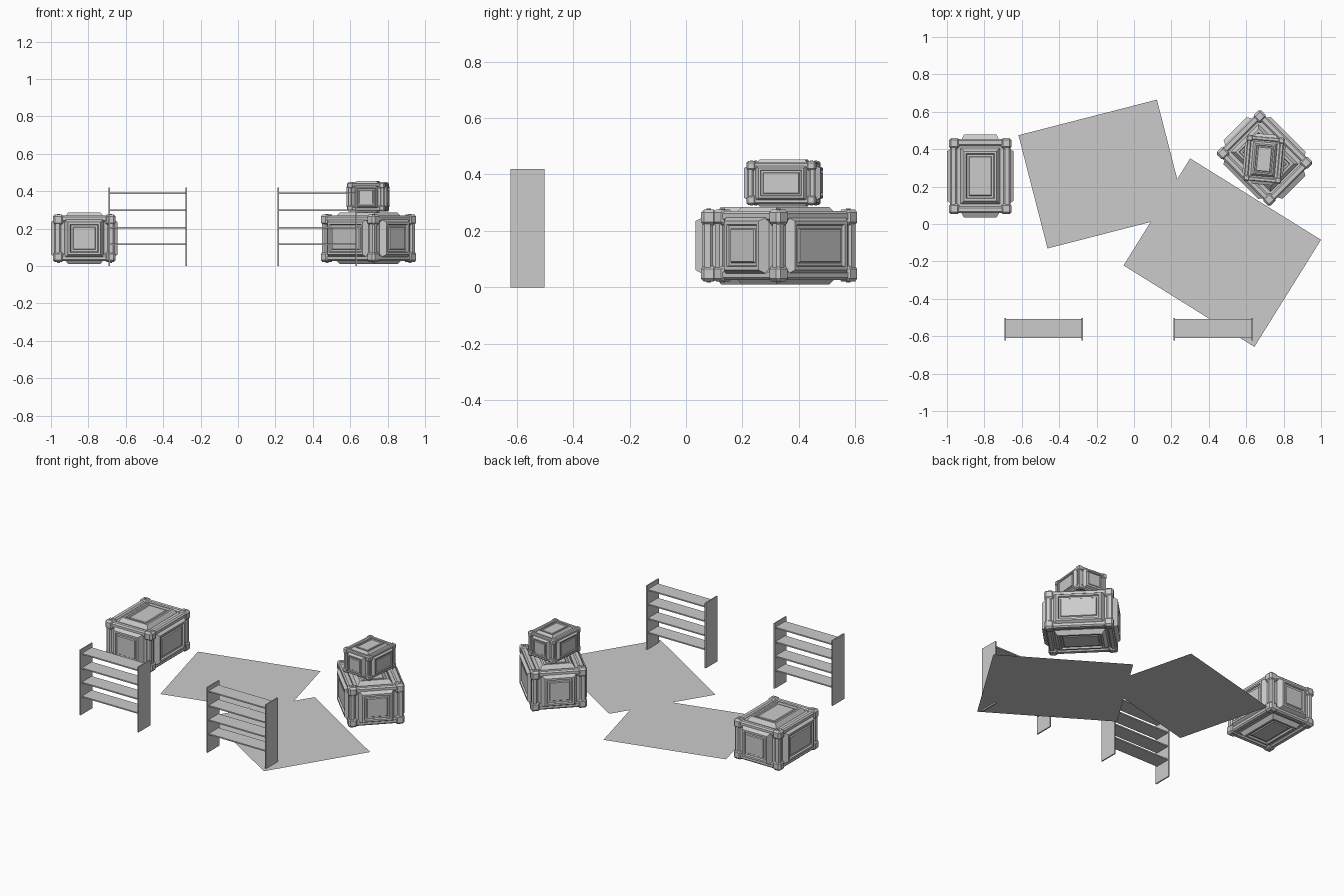
import bpy, bmesh, math
from itertools import product
from mathutils import Matrix, Vector

cube = bpy.data.objects.get("Cube")
if cube:
    bpy.data.objects.remove(cube, do_unlink=True)

grey = bpy.data.materials.new("plain grey")
grey.use_nodes = True
grey.diffuse_color = (0.6, 0.6, 0.6, 1)
grey.node_tree.nodes["Principled BSDF"].inputs["Base Color"].default_value = (0.6, 0.6, 0.6, 1)


def box(bm, centre, half, bevel=0):
    """Add a box, with its edges optionally chamfered."""
    size = Matrix.Diagonal([2 * h for h in half] + [1])
    verts = bmesh.ops.create_cube(bm, size=1, matrix=Matrix.Translation(centre) @ size)["verts"]
    if bevel:
        edges = list({e for v in verts for e in v.link_edges})
        bmesh.ops.bevel(bm, geom=edges, offset=bevel, segments=1, affect='EDGES')


def finish(bm, name):
    mesh = bpy.data.meshes.new(name)
    bm.to_mesh(mesh)
    bm.free()
    mesh.materials.append(grey)
    obj = bpy.data.objects.new(name, mesh)
    bpy.context.collection.objects.link(obj)
    return obj


# Crate layers, from the inside out (half sizes)
CORE = (0.150, 0.188, 0.112)
BEAM = (0.161, 0.198, 0.122)
CORNER = (0.167, 0.203, 0.128)
OUTER = (0.178, 0.222, 0.1375)
PANEL = (0.105, 0.150, 0.105)


def face_panel(bm, axis, sign):
    """Raised, sloped panel with a sunken centre and an inner plate."""
    u, v = (axis + 1) % 3, (axis + 2) % 3
    verts = []
    for a, b in ((-1, -1), (1, -1), (1, 1), (-1, 1)):
        p = Vector()
        p[axis], p[u], p[v] = sign * CORE[axis], a * PANEL[u], b * PANEL[v]
        verts.append(bm.verts.new(p))
    face = bm.faces.new(verts if sign > 0 else verts[::-1])
    face.normal_update()
    rise = OUTER[axis] - CORE[axis]
    for thickness, depth in ((0.018, rise), (0.012, 0), (0.004, -0.01),
                             (0.010, 0), (0.004, 0.006)):
        bmesh.ops.inset_individual(bm, faces=[face], thickness=thickness,
                                   depth=depth, use_even_offset=True)
        face.normal_update()


def crate(name, location, angle, scale=1):
    bm = bmesh.new()
    box(bm, (0, 0, 0), CORE)
    # Edge beams
    for axis in range(3):
        u, v = (axis + 1) % 3, (axis + 2) % 3
        for a, b in product((-1, 1), repeat=2):
            c, h = Vector(), Vector((0.018, 0.018, 0.018))
            c[u], c[v] = a * (BEAM[u] - h[u]), b * (BEAM[v] - h[v])
            h[axis] = BEAM[axis] - 0.01
            box(bm, c, h, 0.008)
    # Corner blocks and their bolts
    for signs in product((-1, 1), repeat=3):
        c = [s * (d - 0.028) for s, d in zip(signs, CORNER)]
        box(bm, c, (0.028, 0.028, 0.028), 0.011)
        c[2] = signs[2] * CORNER[2]
        bmesh.ops.create_cone(bm, cap_ends=True, segments=8, radius1=0.008, radius2=0.008,
                              depth=0.006, matrix=Matrix.Translation(c))
    # Panels on all six sides
    for axis, sign in product(range(3), (-1, 1)):
        face_panel(bm, axis, sign)
    obj = finish(bm, name)
    obj.location = location
    obj.rotation_euler.z = math.radians(angle)
    obj.scale = (scale, scale, scale)


def shelf_unit(name, x0, x1):
    bm = bmesh.new()
    # Side panels
    for x in (x0 + 0.004, x1 - 0.004):
        box(bm, (x, -0.562, 0.21), (0.004, 0.06, 0.21))
    # Boards
    for z in (0.115, 0.205, 0.297, 0.39):
        box(bm, ((x0 + x1) / 2, -0.559, z), ((x1 - x0) / 2 - 0.004, 0.05, 0.004))
    finish(bm, name)


def mat(name, x, y, width, depth, angle):
    bm = bmesh.new()
    w, d = width / 2, depth / 2
    bm.faces.new([bm.verts.new(p) for p in ((-w, -d, 0), (w, -d, 0), (w, d, 0), (-w, d, 0))])
    obj = finish(bm, name)
    obj.location = (x, y, 0.009)
    obj.rotation_euler.z = math.radians(angle)


crate("single_crate", (-0.822, 0.256, 0.148), 0)
crate("lower_stacked_crate", (0.698, 0.353, 0.148), 45)
crate("upper_stacked_crate", (0.695, 0.346, 0.37), -5, 0.61)
shelf_unit("right_shelf", -0.693, -0.273)
shelf_unit("left_shelf", 0.21, 0.635)
mat("right_floor_mat", -0.17, 0.267, 0.764, 0.625, 14.4)
mat("left_floor_mat", 0.472, -0.153, 0.824, 0.674, -31.9)
